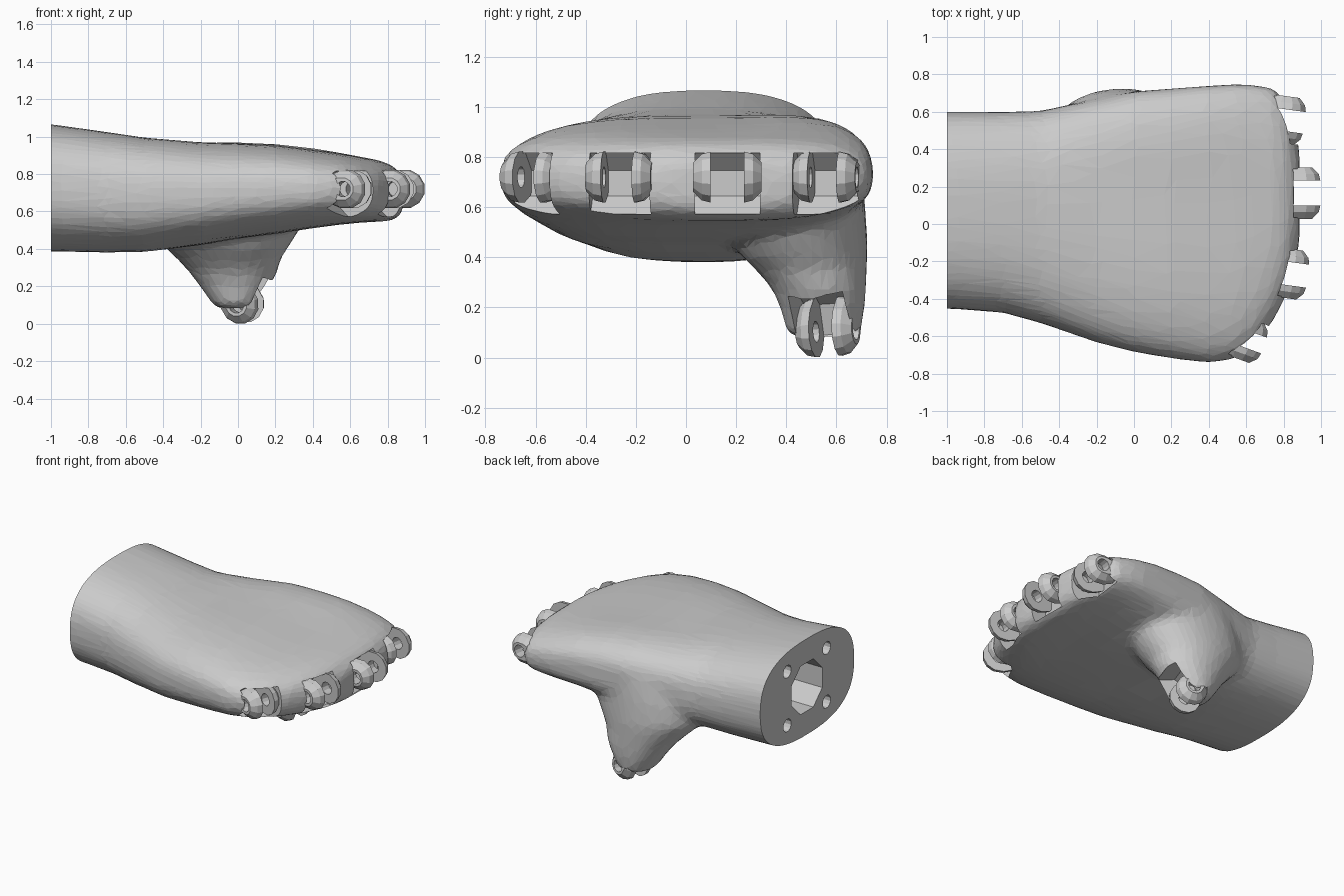
import bpy, bmesh, math
from mathutils import Vector, Matrix

if "Cube" in bpy.data.objects:
    bpy.data.objects.remove(bpy.data.objects["Cube"])


def make_object(name, bm):
    bmesh.ops.recalc_face_normals(bm, faces=bm.faces)
    me = bpy.data.meshes.new(name)
    bm.to_mesh(me)
    bm.free()
    ob = bpy.data.objects.new(name, me)
    bpy.context.collection.objects.link(ob)
    return ob


def apply_mod(ob, kind, **props):
    m = ob.modifiers.new(kind, kind)
    for k, v in props.items():
        setattr(m, k, v)
    bpy.context.view_layer.objects.active = ob
    bpy.ops.object.modifier_apply(modifier=m.name)


def boolean(ob, other, op):
    apply_mod(ob, 'BOOLEAN', object=other, operation=op, solver='EXACT')
    bpy.data.objects.remove(other)


def loft(name, rings):
    bm = bmesh.new()
    loops = [[bm.verts.new(p) for p in r] for r in rings]
    n = len(loops[0])
    for a, b in zip(loops, loops[1:]):
        for i in range(n):
            j = (i + 1) % n
            bm.faces.new((a[i], a[j], b[j], b[i]))
    bm.faces.new(loops[0])
    bm.faces.new(loops[-1])
    return make_object(name, bm)


def superellipse(cu, cv, ru, rv, e, n=40):
    pts = []
    for i in range(n):
        t = 2 * math.pi * (i + .5) / n
        c, s = math.cos(t), math.sin(t)
        pts.append((cu + ru * math.copysign(abs(c) ** (2 / e), c),
                    cv + rv * math.copysign(abs(s) ** (2 / e), s)))
    return pts


def cylinder(name, r, depth, sides, matrix):
    bm = bmesh.new()
    bmesh.ops.create_cone(bm, cap_ends=True, segments=sides, radius1=r, radius2=r,
                          depth=depth, matrix=matrix)
    return make_object(name, bm)


# Palm and wrist: x, ymin, ymax, zmin, zmax, roundness
stations = [
    (-1.15, -.45, .60, .39, 1.085, 2.6), (-.95, -.455, .60, .385, 1.06, 2.6),
    (-.7, -.475, .60, .380, 1.025, 2.6), (-.5, -.53, .605, .383, .995, 2.6),
    (-.2, -.635, .67, .42, .97, 2.7), (0, -.685, .71, .455, .965, 2.8),
    (.2, -.72, .725, .48, .955, 2.8), (.4, -.745, .74, .51, .93, 2.8),
    (.55, -.72, .75, .53, .91, 2.8), (.65, -.65, .745, .54, .893, 2.8),
    (.75, -.51, .725, .545, .875, 2.8), (.82, -.37, .65, .55, .85, 2.8),
    (.855, -.24, .53, .565, .82, 2.8), (.885, -.1, .4, .60, .785, 2.8)]


# The thumb side of the back of the hand is fuller than the outer side
def fuller(x, y, z):
    if z > .72:
        z += .045 * max(0, min(1, (y - .2) / .4)) * max(0, min(1, (x + .6) / .5, (.8 - x) / .4))
    return x, y, z


palm = loft("palm", [
    [fuller(x, y, z) for y, z in superellipse((y0 + y1) / 2, (z0 + z1) / 2,
                                              (y1 - y0) / 2, (z1 - z0) / 2, e)]
    for x, y0, y1, z0, z1, e in stations])

# Thumb stump: z, centre x, centre y, radius x, radius y
stump = [(.76, -.02, .45, .36, .25), (.62, -.04, .44, .42, .275), (.47, -.07, .46, .38, .265),
         (.40, -.06, .475, .325, .25), (.35, -.05, .50, .28, .222), (.28, -.025, .53, .24, .19),
         (.20, -.015, .545, .19, .17), (.08, -.01, .55, .11, .145)]
boolean(palm, loft("thumb_stump", [
    [(x, y, z) for x, y in superellipse(cx, cy, rx, ry, 2.1, 28)]
    for z, cx, cy, rx, ry in stump]), 'UNION')

# Blend the stump into the palm, then reduce to facets
apply_mod(palm, 'REMESH', mode='VOXEL', voxel_size=.025)
apply_mod(palm, 'SMOOTH', factor=.5, iterations=14)
apply_mod(palm, 'DECIMATE', ratio=.1)
for p in palm.data.polygons:
    p.use_smooth = False

# Flat wrist end with a cable hole and four bolt holes
bm = bmesh.new()
bmesh.ops.create_cube(bm, size=1, matrix=Matrix.Translation((-1.5, 0, .7)) @ Matrix.Diagonal((1, 3, 3, 1)))
boolean(palm, make_object("wrist_trim", bm), 'DIFFERENCE')
along_x = Matrix.Rotation(math.pi / 2, 4, 'Y')
holes = [(0, 0, .185, .35, 8)] + [(y, z, .045, .2, 12) for y in (-.22, .22) for z in (-.19, .19)]
for y, z, r, depth, sides in holes:
    mat = (Matrix.Translation((-1, .075 + y, .725 + z)) @ along_x
           @ Matrix.Rotation(math.pi / sides, 4, 'Z'))
    boolean(palm, cylinder("hole_cutter", r, depth * 2, sides, mat), 'DIFFERENCE')


# Hinge lug: domed disc with a pin hole and an arm running back into the palm
def lug(name, frame, y, side, n=12):
    bm = bmesh.new()

    def ring(r, back, yy):
        out = []
        for i in range(n):
            t = 2 * math.pi * (i + .5) / n
            x, z = r * math.cos(t), r * math.sin(t)
            if x < 0:
                x *= back
            out.append(bm.verts.new(frame @ Vector((x, yy, z))))
        return out
    yi, ym, yo = y - side * .03, y + side * .005, y + side * .04
    loops = [ring(.042, 1, yi), ring(.105, 1.45, yi), ring(.096, 1.5, ym),
             ring(.06, 2.1, yo), ring(.042, 1, yo)]
    for a, b in zip(loops, loops[1:] + loops[:1]):
        for i in range(n):
            j = (i + 1) % n
            bm.faces.new((a[i], a[j], b[j], b[i]))
    return make_object(name, bm)


def frame(center, direction, axis):
    f, a = Vector(direction).normalized(), Vector(axis)
    a = (a - f * a.dot(f)).normalized()
    m = Matrix((f, a, f.cross(a))).transposed().to_4x4()
    return Matrix.Translation(center) @ m


def knuckle(name, fr, half, radius=.132, shift=(0, 0, -.025)):
    # Octagonal clearance pocket around the hinge axis
    cut = (Matrix.Translation(shift) @ fr @ Matrix.Rotation(math.pi / 2, 4, 'X')
           @ Matrix.Rotation(math.pi / 8, 4, 'Z'))
    boolean(palm, cylinder("pocket_cutter", radius, 2 * half + .065, 8, cut), 'DIFFERENCE')
    for s in (-1, 1):
        lug(f"{name}_lug_{'left' if s < 0 else 'right'}", fr, s * half, s)


# Four finger knuckles and one thumb knuckle
for name, x, y, deg, half in [("little", .60, -.615, -20, .075), ("ring", .828, -.265, -8, .092),
                              ("middle", .895, .165, 0, .097), ("index", .81, .555, -8, .088)]:
    t = math.radians(deg)
    fr = frame((x, y, .72), (math.cos(t), math.sin(t), 0), (-math.sin(t), math.cos(t), 0))
    knuckle(name, fr, half)
knuckle("thumb", frame((.025, .565, .106), (.5, -.1, -.86), (.3, .95, .05)), .078, .165, (.06, -.02, .01))
